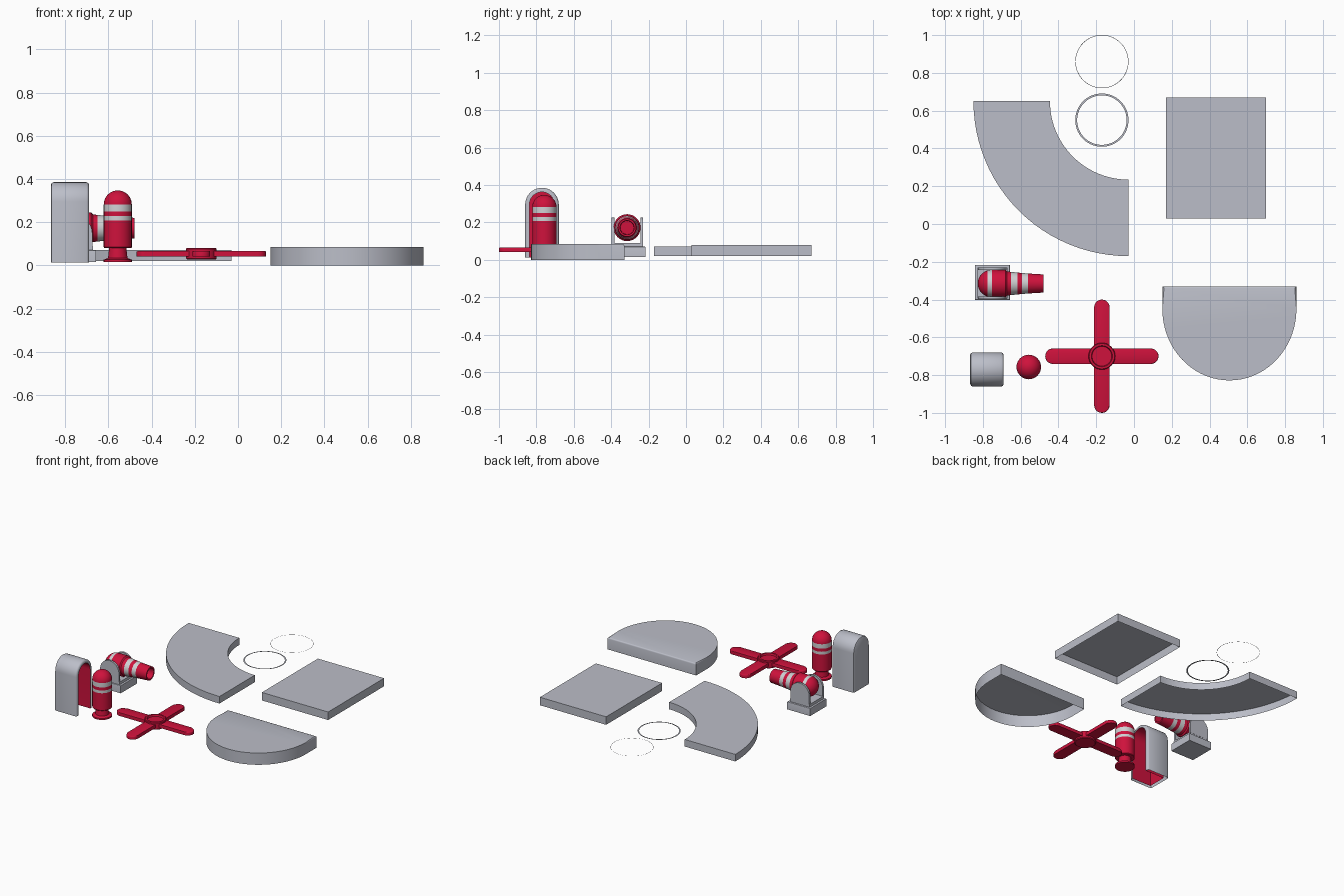
import bpy, bmesh, math
from mathutils import Vector

if "Cube" in bpy.data.objects:
    bpy.data.objects.remove(bpy.data.objects["Cube"])

def material(name, col):
    m = bpy.data.materials.new(name)
    m.diffuse_color = (*col, 1)
    m.use_nodes = True
    m.node_tree.nodes["Principled BSDF"].inputs["Base Color"].default_value = m.diffuse_color
    return m

GREY = material("pale grey", (0.50, 0.515, 0.58))
RED = material("crimson", (0.62, 0.006, 0.045))
BAND = material("light band", (0.63, 0.63, 0.65))

def finish(bm, name, mats, angle=35):
    bmesh.ops.recalc_face_normals(bm, faces=bm.faces)
    me = bpy.data.meshes.new(name)
    bm.to_mesh(me)
    bm.free()
    for m in mats:
        me.materials.append(m)
    me.shade_smooth()
    me.set_sharp_from_angle(angle=math.radians(angle))
    ob = bpy.data.objects.new(name, me)
    bpy.context.collection.objects.link(ob)
    return ob

def arc(cx, cy, rx, ry, a0, a1, n):
    return [(cx + rx * math.cos(math.radians(a0 + (a1 - a0) * i / n)),
             cy + ry * math.sin(math.radians(a0 + (a1 - a0) * i / n))) for i in range(n + 1)]

def loft(bm, rings, closed=True, mats=None):
    """Join rows of points with quads; returns the rows of vertices."""
    rows = [[bm.verts.new(p) for p in r] for r in rings]
    n = len(rows[0])
    for k in range(len(rows) - 1):
        for i in range(n if closed else n - 1):
            j = (i + 1) % n
            f = bm.faces.new((rows[k][i], rows[k][j], rows[k + 1][j], rows[k + 1][i]))
            f.material_index = mats[k] if mats else 0
    return rows

def slab(name, outline, z0, z1, mat, bottom=False, axis='Z', bevel=0.0):
    """Extruded outline; without a bottom it is an open shell."""
    put = (lambda p, h: (p[0], p[1], h)) if axis == 'Z' else (lambda p, h: (p[0], h, p[1]))
    bm = bmesh.new()
    rows = loft(bm, [[put(p, z0) for p in outline], [put(p, z1) for p in outline]])
    top = bm.faces.new(rows[1])
    if bottom:
        bm.faces.new(rows[0])
    if bevel:
        bmesh.ops.bevel(bm, geom=list(top.edges), offset=bevel, segments=3,
                        profile=0.5, affect='EDGES')
    return finish(bm, name, [mat])

def lathe(name, prof, origin, mats, axis='Z', seg=32):
    """prof: (radius, height, material index of the strip above)."""
    o = Vector(origin)
    rings = []
    for r, h, _ in prof:
        ring = []
        for i in range(seg):
            a = 2 * math.pi * i / seg
            c, s = r * math.cos(a), r * math.sin(a)
            ring.append(o + Vector((c, s, h) if axis == 'Z' else (h, c, s)))
        rings.append(ring)
    bm = bmesh.new()
    loft(bm, rings, mats=[p[2] for p in prof])
    bmesh.ops.remove_doubles(bm, verts=bm.verts, dist=1e-5)
    return finish(bm, name, mats)

def rect(x0, x1, y0, y1):
    return [(x0, y0), (x1, y0), (x1, y1), (x0, y1)]

# Hollow platform plates
slab("square_plate", rect(0.17, 0.70, 0.03, 0.67), 0.02, 0.078, GREY)
slab("curved_plate", arc(-0.03, 0.65, 0.82, 0.82, 180, 270, 24)
     + arc(-0.03, 0.65, 0.415, 0.415, 270, 180, 24), 0.02, 0.071, GREY)
slab("rounded_plate", [(0.86, -0.33)] + arc(0.505, -0.45, 0.355, 0.378, 0, -180, 36)
     + [(0.15, -0.33)], 0.0, 0.085, GREY, bevel=0.009)

# Flat thin hoops
for name, y, inner in (("wide_hoop", 0.55, 0.131), ("thin_hoop", 0.86, 0.1385)):
    bm = bmesh.new()
    loft(bm, [[(x, yy, 0.022) for x, yy in arc(-0.17, y, r, r, 0, 360, 64)[:-1]]
              for r in (inner, 0.141)])
    finish(bm, name, [GREY])

# Four-armed rotor with a round hub
cx, cy = -0.17, -0.70
for name, turn in (("rotor_arm_x", False), ("rotor_arm_y", True)):
    pts = arc(0.26, 0, 0.04, 0.041, -90, 90, 10) + arc(-0.26, 0, 0.04, 0.041, 90, 270, 10)
    pts = [(cx - v, cy + u) if turn else (cx + u, cy + v) for u, v in pts]
    slab(name, pts, 0.042, 0.066, RED, bottom=True, bevel=0.006)
lathe("rotor_hub", [(0, 0.027, 0), (0.066, 0.027, 0), (0.071, 0.032, 0), (0.071, 0.076, 0),
                    (0.067, 0.08, 0), (0.056, 0.08, 0), (0.052, 0.068, 0), (0, 0.068, 0)],
      (cx, cy, 0), [RED])

# Standing capsule with two light bands
prof = [(0, 0.015, 0), (0.065, 0.015, 0), (0.065, 0.026, 0), (0.045, 0.034, 0),
        (0.040, 0.08, 0), (0.062, 0.08, 0), (0.065, 0.084, 0), (0.065, 0.208, 1),
        (0.065, 0.228, 0), (0.065, 0.25, 1)]
prof += [(r, h, 0) for r, h in arc(0, 0.282, 0.065, 0.065, 0, 90, 10)]
lathe("capsule", prof, (-0.557, -0.757, 0), [RED, BAND])

# Arched niche, open toward +x with a red lining
def arch(x, inset):
    r = 0.09 - inset
    pts = [(-0.77 + r, 0.012)] + arc(-0.77, 0.295, r, r, 0, 180, 20) + [(-0.77 - r, 0.012)]
    return [(x, y, z) for y, z in pts]

bm = bmesh.new()
sections = [(-0.867, 0.012), (-0.863, 0.004), (-0.855, 0), (-0.702, 0), (-0.694, 0.004),
            (-0.69, 0.011), (-0.69, 0.023), (-0.842, 0.023)]
rows = loft(bm, [arch(*s) for s in sections], closed=False, mats=[0, 0, 0, 0, 0, 0, 1])
bm.faces.new(rows[0])
bm.faces.new(rows[-1]).material_index = 1
finish(bm, "niche", [GREY, RED])

# Cannon mount: stepped base and two arched brackets
slab("mount_base", rect(-0.842, -0.657, -0.402, -0.217), 0.015, 0.07, GREY, bottom=True, bevel=0.003)
slab("mount_step", rect(-0.828, -0.671, -0.395, -0.23), 0.07, 0.09, GREY, bottom=True)
side = [(-0.675, 0.085)] + arc(-0.75, 0.15, 0.075, 0.075, 0, 180, 20) + [(-0.825, 0.085)]
for name, y in (("front_bracket", -0.397), ("back_bracket", -0.243)):
    slab(name, side, y, y + 0.014, GREY, bottom=True, axis='Y')

# Cannon barrel lying along x, round rear, tapered banded barrel, hollow muzzle
prof = [(r, h, 0) for h, r in arc(-0.755, 0, 0.072, 0.072, 180, 106, 10)]
prof[-1] = (prof[-1][0], prof[-1][1], 1)
prof += [(0.072, -0.752, 0), (0.072, -0.68, 0), (0.064, -0.672, 0), (0.0615, -0.65, 1),
         (0.058, -0.617, 0), (0.0555, -0.592, 1), (0.053, -0.562, 0), (0.048, -0.48, 0),
         (0.038, -0.48, 0), (0.036, -0.53, 0), (0, -0.53, 0)]
lathe("cannon", prof, (0, -0.315, 0.172), [RED, BAND], axis='X')
